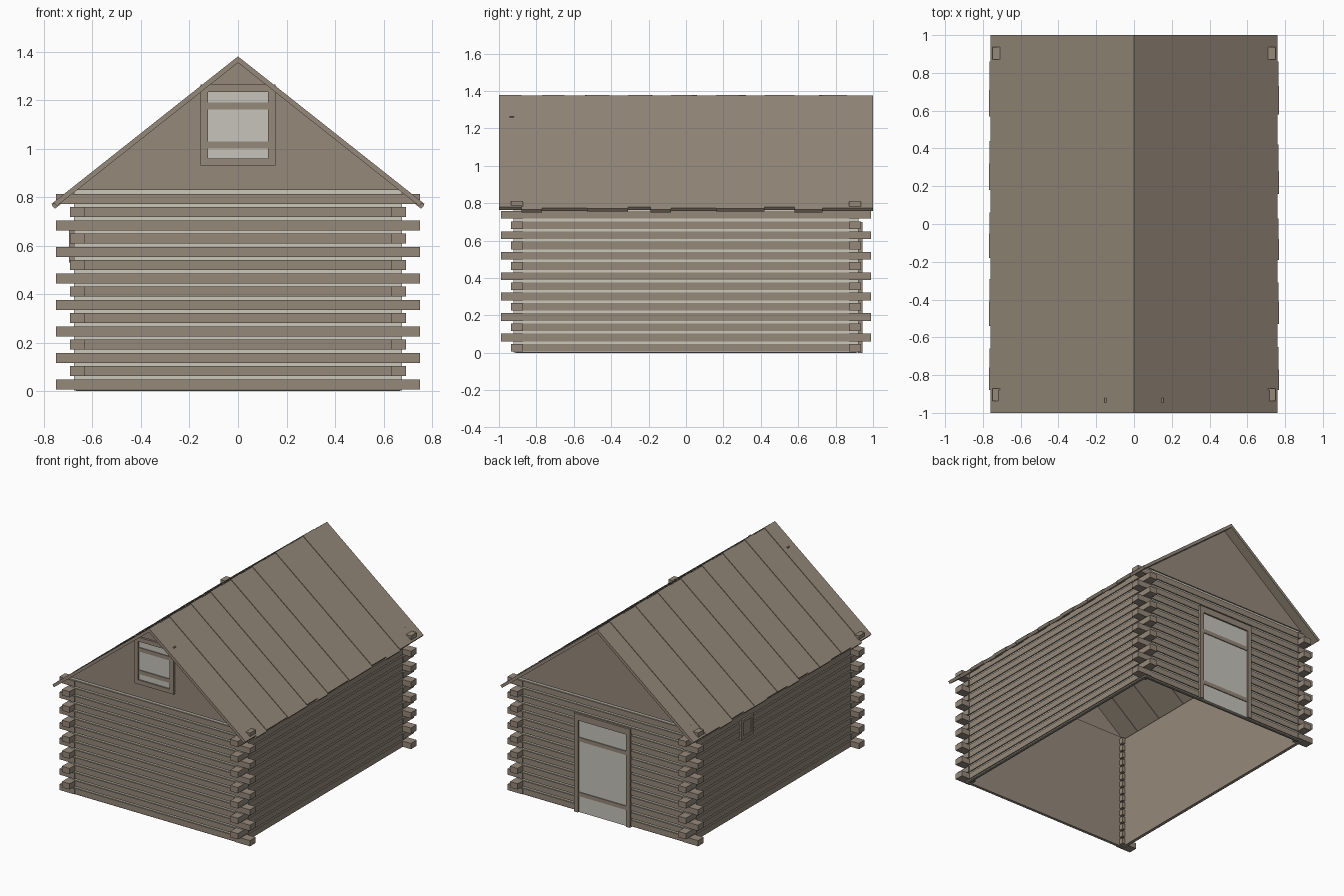
import bpy, bmesh
from mathutils import Vector

old = bpy.data.objects.get("Cube")
if old:
    bpy.data.objects.remove(old, do_unlink=True)


def material(name, rgb):
    m = bpy.data.materials.new(name)
    m.use_nodes = True
    m.diffuse_color = (*rgb, 1)
    m.node_tree.nodes["Principled BSDF"].inputs["Base Color"].default_value = (*rgb, 1)
    return m


WOOD = material("weathered wood", (0.30, 0.25, 0.195))
CHINK = material("pale mortar", (0.60, 0.57, 0.49))
PANEL = material("pale grey panel", (0.57, 0.55, 0.50))


class Part:
    """Collects boxes and prisms into one mesh object."""

    def __init__(self, name, mat):
        self.name, self.mat, self.bm = name, mat, bmesh.new()

    def prism(self, outline, y0, y1):
        # outline is a list of (x, z) points, extruded along y
        face = self.bm.faces.new([self.bm.verts.new((x, y0, z)) for x, z in outline])
        new = bmesh.ops.extrude_face_region(self.bm, geom=[face])["geom"]
        verts = [g for g in new if isinstance(g, bmesh.types.BMVert)]
        bmesh.ops.translate(self.bm, verts=verts, vec=Vector((0, y1 - y0, 0)))

    def box(self, x, y, z):
        self.prism([(x[0], z[0]), (x[1], z[0]), (x[1], z[1]), (x[0], z[1])], y[0], y[1])

    def finish(self):
        bmesh.ops.recalc_face_normals(self.bm, faces=self.bm.faces)
        mesh = bpy.data.meshes.new(self.name)
        self.bm.to_mesh(mesh)
        self.bm.free()
        mesh.materials.append(self.mat)
        bpy.context.collection.objects.link(bpy.data.objects.new(self.name, mesh))


def span(side, a, b):
    """Range a..b mirrored to the given side."""
    return sorted((side * a, side * b))


ROWS, PITCH, FIRST, HALF = 15, 0.0546, 0.028, 0.0205
WX, WY = 0.685, 0.93            # outer faces of the log walls
SLOPE, RIDGE = 0.791, 1.38

# Walls: wooden lining inside, mortar behind the logs
lining = Part("wall_lining", WOOD)
mortar = Part("mortar", CHINK)
for s in (-1, 1):
    lining.box((-WX + 0.02, WX - 0.02), span(s, WY - 0.03, WY - 0.018), (0, 0.83))
    mortar.box((-WX + 0.008, WX - 0.008), span(s, WY - 0.018, WY - 0.008), (0.002, 0.84))
    lining.box(span(s, WX - 0.03, WX - 0.018), (-WY + 0.02, WY - 0.02), (0, 0.81))
    mortar.box(span(s, WX - 0.018, WX - 0.008), (-WY + 0.008, WY - 0.008), (0.002, 0.805))
lining.finish()
mortar.finish()

# Logs and their alternating crossed ends
logs = Part("wall_logs", WOOD)
ends = Part("log_ends", WOOD)
for i in range(ROWS):
    c = FIRST + i * PITCH
    z = (c - HALF, c + HALF)
    for s in (-1, 1):
        logs.box((-WX, WX), span(s, WY - 0.014, WY), z)
        logs.box(span(s, WX - 0.014, WX), (-WY, WY), z)
        for t in (-1, 1):
            if i % 2 == 0:
                ends.box(span(s, 0.632, 0.75), span(t, 0.872, 0.936), z)
            else:
                ends.box(span(s, 0.632, 0.692), span(t, 0.872, 0.99), z)
logs.finish()
ends.finish()

# Gables
gables = Part("gables", WOOD)
for s in (-1, 1):
    gables.prism([(-0.672, 0.83), (0.672, 0.83), (0, 1.362)], *span(s, WY - 0.02, WY))
gables.finish()

# Roof boards, unequal widths and lengths, every other one slightly raised
seams = {
    1: [-1, -.88, -.77, -.65, -.53, -.41, -.31, -.19, -.08, .03, .16, .28, .42, .58, .73, .86, 1],
    -1: [-1, -.88, -.76, -.66, -.54, -.41, -.29, -.18, -.05, .06, .18, .32, .44, .57, .71, .86, 1],
}
for s, name in ((1, "left_roof_boards"), (-1, "right_roof_boards")):
    roof = Part(name, WOOD)
    for i, (a, b) in enumerate(zip(seams[s], seams[s][1:])):
        top = RIDGE - 0.005 * (i % 2)
        end = 0.76 + 0.004 * ((i * 2) % 3)
        low = top - SLOPE * end
        roof.prism([(0, top), (s * end, low), (s * (end - 0.013), low - 0.016),
                    (0, top - 0.026)], a, b)
    roof.finish()


def framed_panel(name, side, x, z, trim, sill, head, bars):
    """Frame, pale panel and two battens on an end wall."""
    frame = Part(name + "_frame", WOOD)
    depth = span(side, WY - 0.01, WY + 0.014)
    for t in (-1, 1):
        frame.box(span(t, x - trim, x), depth, z)
    frame.box((-x + trim, x - trim), depth, (z[1] - head, z[1]))
    if sill:
        frame.box((-x + trim, x - trim), depth, (z[0], z[0] + sill))
    frame.finish()
    panel = Part(name + "_panel", PANEL)
    panel.box((-x + trim, x - trim), span(side, WY - 0.008, WY + 0.003),
              (z[0] + sill, z[1] - head))
    panel.finish()
    batten = Part(name + "_battens", WOOD)
    for c in bars:
        batten.box((-x + trim, x - trim), span(side, WY, WY + 0.009), (c - 0.014, c + 0.014))
    batten.finish()


framed_panel("gable_window", -1, 0.155, (0.93, 1.264), 0.031, 0.03, 0.03, (1.015, 1.175))
framed_panel("back_door", 1, 0.22, (0.0, 0.70), 0.03, 0, 0.045, (0.13, 0.52))

# Small shuttered window on the right wall
shutter = Part("side_window_frame", WOOD)
shutter.box((-WX - 0.012, -WX + 0.01), (0.23, 0.255), (0.53, 0.67))
shutter.box((-WX - 0.012, -WX + 0.01), (0.345, 0.37), (0.53, 0.67))
shutter.box((-WX - 0.012, -WX + 0.01), (0.255, 0.345), (0.53, 0.55))
shutter.box((-WX - 0.012, -WX + 0.01), (0.255, 0.345), (0.65, 0.67))
shutter.box((-WX - 0.004, -WX + 0.01), (0.255, 0.345), (0.55, 0.65))
shutter.finish()
